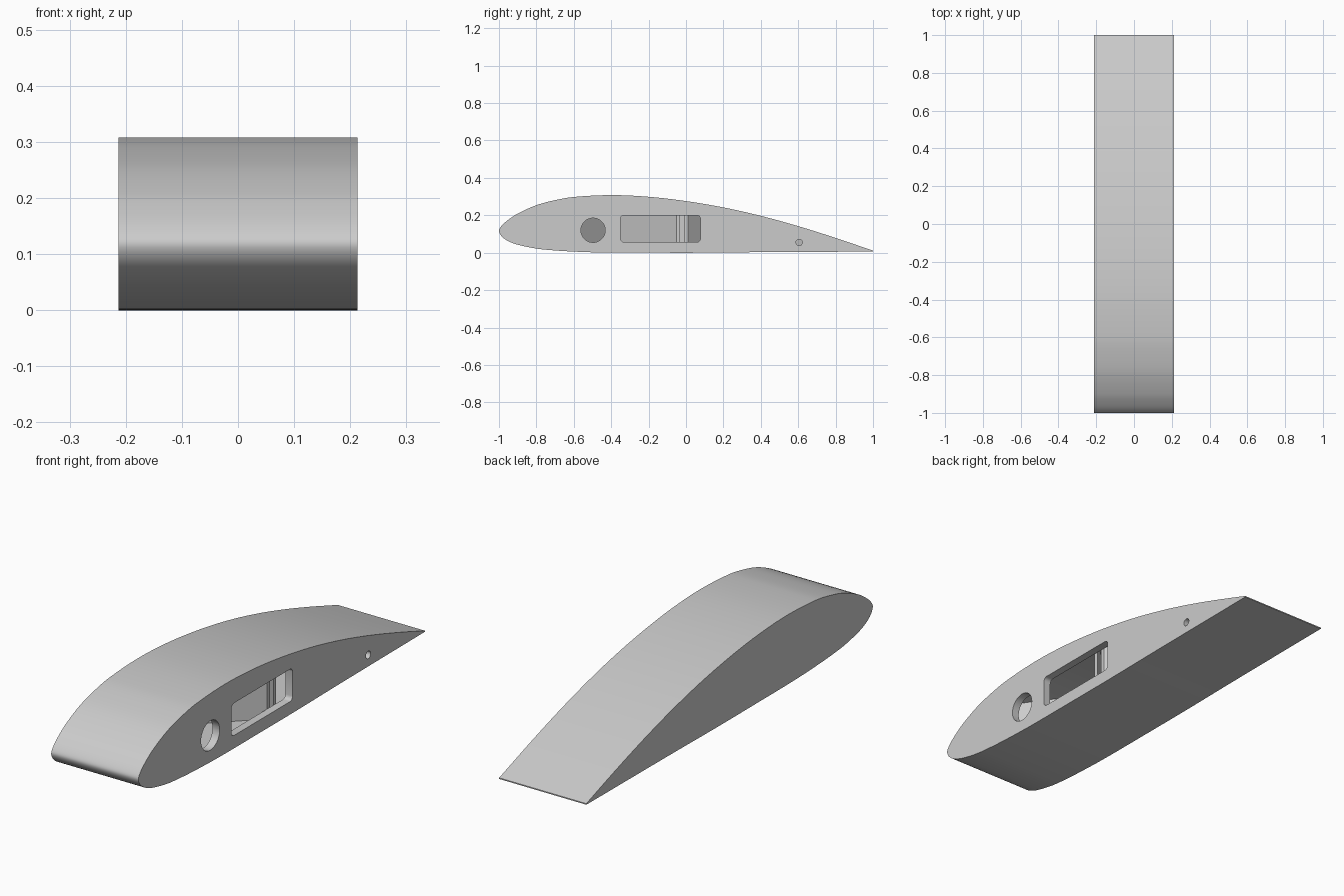
import bpy, bmesh, math
from mathutils import Vector, Matrix

old = bpy.data.objects.get("Cube")
if old:
    bpy.data.objects.remove(old, do_unlink=True)

grey = bpy.data.materials.new("light_grey")
grey.use_nodes = True
grey.diffuse_color = (0.6, 0.6, 0.6, 1)
grey.node_tree.nodes["Principled BSDF"].inputs["Base Color"].default_value = (0.6, 0.6, 0.6, 1)

HALF = 0.213


def make(name, bm):
    bmesh.ops.recalc_face_normals(bm, faces=bm.faces)
    mesh = bpy.data.meshes.new(name)
    bm.to_mesh(mesh)
    bm.free()
    mesh.materials.append(grey)
    ob = bpy.data.objects.new(name, mesh)
    bpy.context.collection.objects.link(ob)
    return ob


def prism(name, outline, x0, x1):
    """Extrude a (y, z) outline along x."""
    bm = bmesh.new()
    face = bm.faces.new([bm.verts.new((x0, p[0], p[1])) for p in outline])
    ext = bmesh.ops.extrude_face_region(bm, geom=[face])
    verts = [v for v in ext["geom"] if isinstance(v, bmesh.types.BMVert)]
    bmesh.ops.translate(bm, verts=verts, vec=(x1 - x0, 0, 0))
    return make(name, bm)


def boolean(target, cutter, operation):
    mod = target.modifiers.new("cut", "BOOLEAN")
    mod.operation, mod.object, mod.solver = operation, cutter, "EXACT"
    graph = bpy.context.evaluated_depsgraph_get()
    mesh = bpy.data.meshes.new_from_object(target.evaluated_get(graph))
    target.modifiers.clear()
    target.data = mesh


def spline(pts, steps=5):
    """Smooth curve through the given points."""
    pts = [Vector(p) for p in pts]
    out = []
    for i in range(len(pts) - 1):
        a, b, c, d = pts[max(i - 1, 0)], pts[i], pts[i + 1], pts[min(i + 2, len(pts) - 1)]
        # Chord-scaled tangents keep the nose round
        l0, l1, l2 = max((b - a).length, 1e-6), (c - b).length, max((d - c).length, 1e-6)
        m0 = (c - a) / (l0 + l1) * l1 if i else c - b
        m1 = (d - b) / (l1 + l2) * l1 if i < len(pts) - 2 else c - b
        for k in range(steps):
            t = k / steps
            out.append(b * (2*t**3 - 3*t**2 + 1) + m0 * (t**3 - 2*t**2 + t)
                       + c * (3*t**2 - 2*t**3) + m1 * (t**3 - t**2))
    return out + [pts[-1]]


def circle(y, z, r, n=32):
    return [(y + r * math.cos(i * math.tau / n), z + r * math.sin(i * math.tau / n)) for i in range(n)]


def rounded_rect(y0, y1, z0, z1, r, n=5):
    out = []
    corners = [(y1 - r, z1 - r), (y0 + r, z1 - r), (y0 + r, z0 + r), (y1 - r, z0 + r)]
    for q, (y, z) in enumerate(corners):
        for k in range(n):
            a = (q + k / (n - 1)) * math.pi / 2
            out.append((y + r * math.cos(a), z + r * math.sin(a)))
    return out


# Aerofoil section: trailing edge, over the top, round the nose, back below
section = spline([
    (1, 0.011), (0.8, 0.079), (0.6, 0.142), (0.4, 0.197), (0.2, 0.242), (0, 0.276),
    (-0.2, 0.299), (-0.4, 0.308), (-0.6, 0.298), (-0.7, 0.281), (-0.8, 0.254),
    (-0.9, 0.209), (-0.95, 0.176), (-0.985, 0.145), (-1, 0.118), (-0.985, 0.087),
    (-0.95, 0.062), (-0.9, 0.043), (-0.8, 0.022), (-0.7, 0.012), (-0.6, 0.006),
    (-0.45, 0.001), (-0.2, 0), (0.1, 0), (0.4, 0.003), (1, 0.006)])
wing = prism("wing_section", section, -HALF, HALF)

# Hollow core: the section offset inward, stopped short of the trailing edge
SKIN = 0.014
inner = []
for a, b, c in zip(section, section[1:], section[2:]):
    t = (c - a).normalized()
    p = b + Vector((-t.y, t.x)) * SKIN
    if p.x < 0.85:
        inner.append(p)
core = prism("core_cutter", inner, -HALF + 0.02, HALF - 0.035)
boolean(wing, core, "DIFFERENCE")

# Openings in the left end wall
for outline in (rounded_rect(-0.35, 0.077, 0.057, 0.2, 0.018),
                circle(-0.497, 0.12, 0.065), circle(0.605, 0.055, 0.017, 16)):
    cutter = prism("opening_cutter", outline, HALF - 0.06, HALF + 0.05)
    boolean(wing, cutter, "DIFFERENCE")
    bpy.data.objects.remove(cutter, do_unlink=True)

# Diagonal stiffening ribs inside the core
for i in range(4):
    bm = bmesh.new()
    lean = 1 if i % 2 else -1
    turn = Matrix.Rotation(lean * math.radians(45), 4, "Z")
    place = Matrix.Translation((0, -0.62 + i * 0.4, 0.15))
    bmesh.ops.create_cube(bm, size=1, matrix=place @ turn @ Matrix.Diagonal((0.9, 0.014, 0.4, 1)))
    rib = make("inner_rib_%d" % (i + 1), bm)
    boolean(rib, core, "INTERSECT")
bpy.data.objects.remove(core, do_unlink=True)

# Smooth skin with sharp edges at the end walls and openings
bpy.ops.object.select_all(action="DESELECT")
wing.select_set(True)
bpy.context.view_layer.objects.active = wing
bpy.ops.object.shade_smooth_by_angle(angle=math.radians(30))
